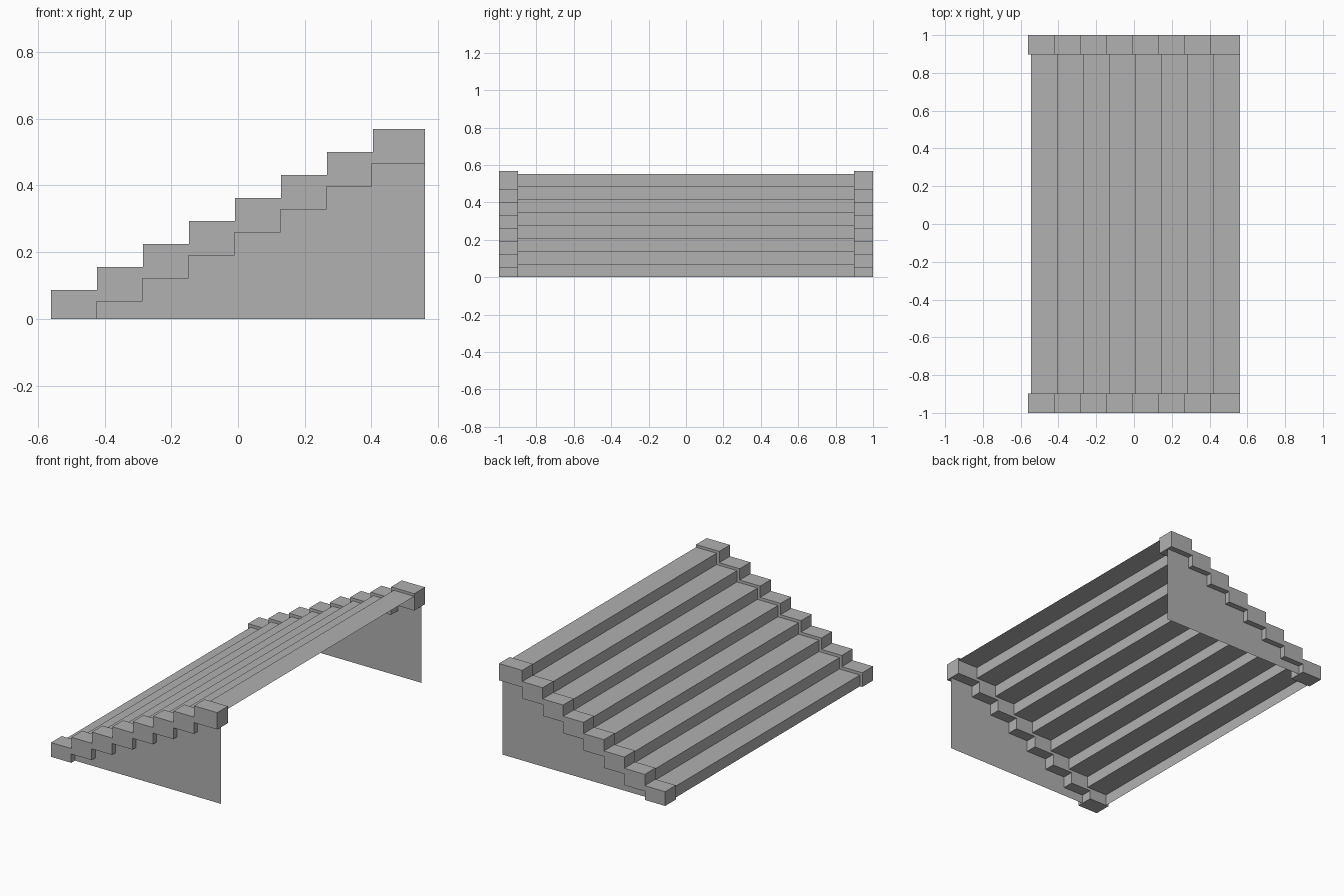
import bpy, bmesh

if "Cube" in bpy.data.objects:
    bpy.data.objects.remove(bpy.data.objects["Cube"])

STEPS = 8
BACK = 0.56

# Mid-grey for every part
grey = bpy.data.materials.new("mid_grey")
grey.diffuse_color = (0.44, 0.44, 0.44, 1.0)
grey.use_nodes = True
grey.node_tree.nodes["Principled BSDF"].inputs["Base Color"].default_value = grey.diffuse_color


def stair_line(x0, z0, count, run=0.1377, rise=0.0688):
    """Stepped polyline: each step is a riser followed by a flat run to the back edge."""
    pts, z_prev = [], 0.0
    for k in range(count):
        x = x0 + run * k
        z = z0 + rise * k
        pts += [(x, z_prev), (x, z)]
        z_prev = z
    return pts + [(BACK, z_prev)]


def make_object(name, bm):
    mesh = bpy.data.meshes.new(name)
    bm.to_mesh(mesh)
    bm.free()
    mesh.materials.append(grey)
    obj = bpy.data.objects.new(name, mesh)
    bpy.context.collection.objects.link(obj)
    return obj


def outline_plate(name, pts, y0, y1=None):
    """Flat side outline at y0, extruded into a solid when y1 is given."""
    bm = bmesh.new()
    face = bm.faces.new([bm.verts.new((x, y0, z)) for x, z in pts])
    if y1 is not None:
        ext = bmesh.ops.extrude_face_region(bm, geom=[face], use_keep_orig=True)
        verts = [g for g in ext["geom"] if isinstance(g, bmesh.types.BMVert)]
        bmesh.ops.translate(bm, verts=verts, vec=(0, y1 - y0, 0))
        bmesh.ops.recalc_face_normals(bm, faces=bm.faces)
    return make_object(name, bm)


# Treads and risers: one thin folded sheet between the side borders
bm = bmesh.new()
line = stair_line(-0.544, 0.069, STEPS, 0.138, 0.0691)
rows = [[bm.verts.new((x, y, z)) for y in (-0.897, 0.897)] for x, z in line]
for a, b in zip(rows, rows[1:]):
    bm.faces.new((a[0], b[0], b[1], a[1]))
make_object("stair_treads", bm)

# Stepped borders and thin side walls beneath them
top = stair_line(-0.56, 0.087, STEPS)
under = stair_line(-0.424, 0.053, STEPS - 1)
for side, s in (("front", -1), ("back", 1)):
    outline_plate(side + "_stepped_border", top + under[::-1], s * 0.897, s * 1.0)
    outline_plate(side + "_side_wall", under + [(BACK, 0.0)], s * 0.965)
